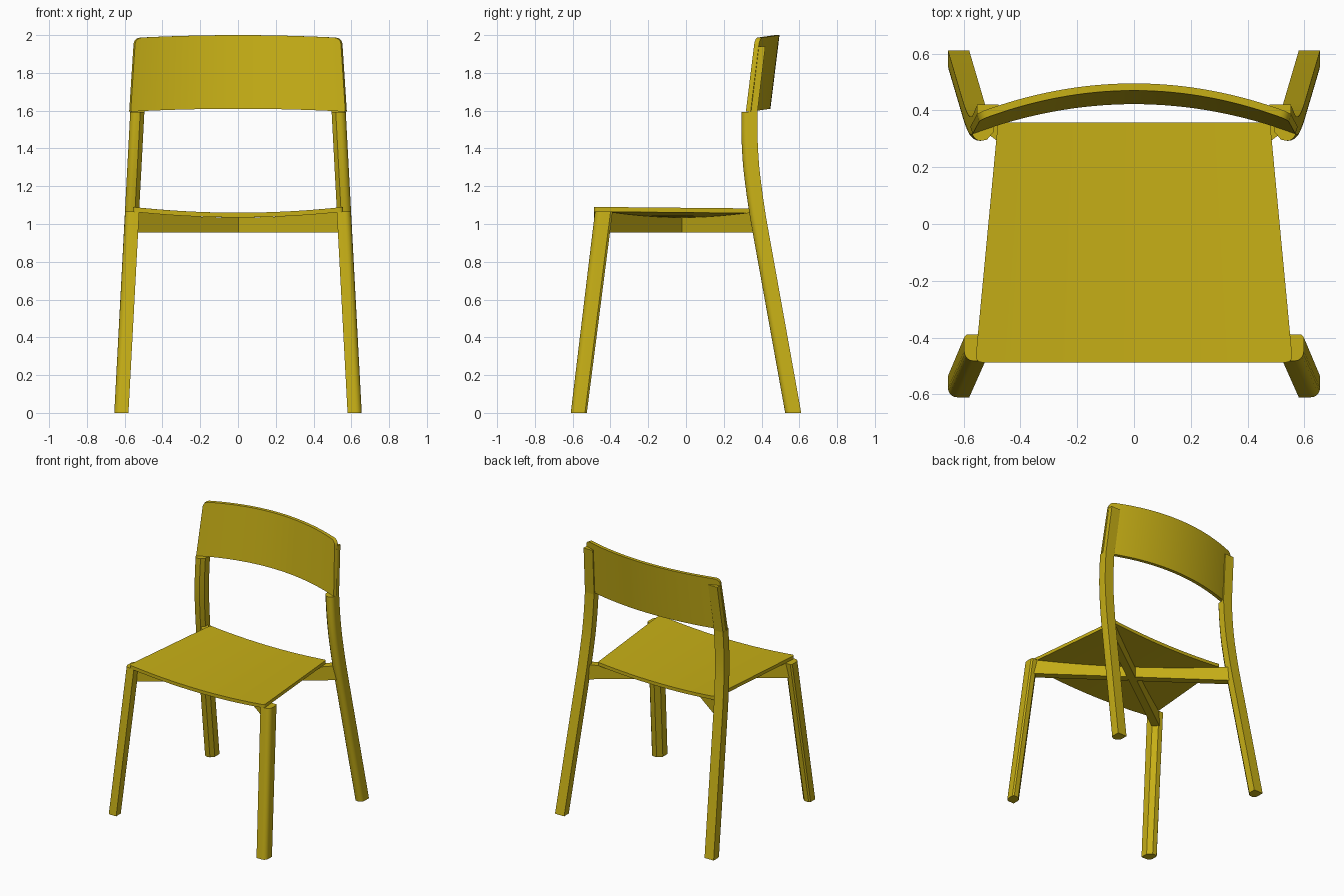
import bpy, bmesh, math

if "Cube" in bpy.data.objects:
    bpy.data.objects.remove(bpy.data.objects["Cube"])

mat = bpy.data.materials.new("mustard_paint")
mat.diffuse_color = (0.57, 0.43, 0.008, 1)
mat.use_nodes = True
mat.node_tree.nodes["Principled BSDF"].inputs["Base Color"].default_value = mat.diffuse_color


def loft(name, loops, mirror=False):
    """Skin a list of equal-sized point loops, cap both ends, smooth by angle."""
    bm = bmesh.new()
    rings = [[bm.verts.new(p) for p in loop] for loop in loops]
    n = len(rings[0])
    for a, b in zip(rings, rings[1:]):
        for i in range(n):
            j = (i + 1) % n
            bm.faces.new((a[i], a[j], b[j], b[i]))
    bm.faces.new(rings[0])
    bm.faces.new(rings[-1])
    bmesh.ops.recalc_face_normals(bm, faces=bm.faces)
    for f in bm.faces:
        f.smooth = True
    for e in bm.edges:
        e.smooth = e.calc_face_angle(0) < math.radians(30)
    me = bpy.data.meshes.new(name)
    bm.to_mesh(me)
    bm.free()
    me.materials.append(mat)
    ob = bpy.data.objects.new(name, me)
    bpy.context.collection.objects.link(ob)
    if mirror:
        ob.modifiers.new("mirror", 'MIRROR').use_axis[0] = True
    return ob


def arc(cx, cy, r, a0, a1, steps=5):
    return [(cx + r * math.cos(math.radians(a0 + (a1 - a0) * i / steps)),
             cy + r * math.sin(math.radians(a0 + (a1 - a0) * i / steps)))
            for i in range(steps + 1)]


def columns(half, r):
    """Positions -1..1 across a panel, dense at the rounded corners."""
    s = [-1 + 2 * i / 32 for i in range(1, 32)]
    s += [k * (1 - r / half * (1 - math.cos(math.pi / 2 * i / 5)))
          for i in range(6) for k in (-1, 1)]
    return sorted(set(round(v, 5) for v in s))


def corner(s, half, r):
    """How far a rounded corner pulls the edge in at position s."""
    d = min((1 - abs(s)) * half, r)
    return r - math.sqrt(max(r * r - (r - d) ** 2, 0))


def seat_top(x):
    return 1.06 + 0.0974 * x * x


# Front legs: rounded outer front corner, chamfer facing the rail
front = [(0, 0)] + arc(.043, .032, .032, -90, 0) + [(.075, .075), (.066, .085), (.03, .085), (0, .055)]
loft("front_leg", [[(x0 + x, y0 + y * k, z) for x, y in front]
                   for z, x0, y0, k in ((0, .58, -.61, 1), (1.065, .523, -.482, 1.1))], True)

# Back legs: straight below the seat, bending upright above it
back = [(0, .085), (0, .03), (.022, .004)] + arc(.043, .032, .032, -90, 0) + [(.075, .085)]
path = [(0, .525), (1, .345), (1.05, .3365), (1.1, .329), (1.15, .3215), (1.2, .315), (1.25, .3085),
        (1.3, .303), (1.35, .299), (1.4, .296), (1.45, .294), (1.5, .293), (1.594, .293)]
loft("back_leg", [[(.58 - .053 * z + x, y0 + y, z) for x, y in back] for z, y0 in path], True)

# Thin leg tops lapped behind the backrest
loft("leg_top", [[(x0, yi, z), (x0 + .075, yo, z), (x0 + .075, yb, z), (x0, yb, z)]
                 for z, x0, yi, yo, yb in ((1.59, .495, .355, .331, .378),
                                           (1.94, .477, .402, .378, .42))], True)

# Seat: trapezoid panel dished from side to side
loops = []
for s in columns(.52, .02):
    c = corner(s, .52, .02)
    f, b = .557 * s, .48 * s
    loops.append([(f, -.487 + c, seat_top(f)), (b, .357 - c / 2, seat_top(b)),
                  (b, .357 - c / 2, seat_top(b) - .025), (f, -.487 + c, seat_top(f) - .025)])
loft("seat", loops)

# Backrest: bent, leaning panel with rounded top corners
loops = []
for s in columns(.56, .035):
    c = corner(s, .56, .035)
    sag, drop = .105 * s * s, .015 * s * s
    nx = .33 * s * .025
    lo, hi = 1.61 - drop, 2.0 - drop - c
    yl, yh = .422 - sag, .47 - sag - .12 * c
    loops.append([(.568 * s, yl, lo), (.545 * s, yh, hi),
                  (.545 * s + nx, yh + .025, hi), (.568 * s + nx, yl + .025, lo)])
loft("backrest", loops)


# Crossed rails under the seat, tops following the seat's underside
def rail(name, p, q, w=.055):
    dx, dy = q[0] - p[0], q[1] - p[1]
    length = math.hypot(dx, dy)
    ox, oy = -dy / length * w / 2, dx / length * w / 2
    loops = []
    for i in range(17):
        x, y = p[0] + dx * i / 16, p[1] + dy * i / 16
        top = seat_top(x) - .026
        loops.append([(x - ox, y - oy, .955), (x + ox, y + oy, .955),
                      (x + ox, y + oy, top), (x - ox, y - oy, top)])
    loft(name, loops)


rail("long_rail", (-.555, -.425), (.555, .38))
rail("short_rail_front", (.555, -.425), (.02, -.037))
rail("short_rail_back", (-.02, -.008), (-.555, .38))
